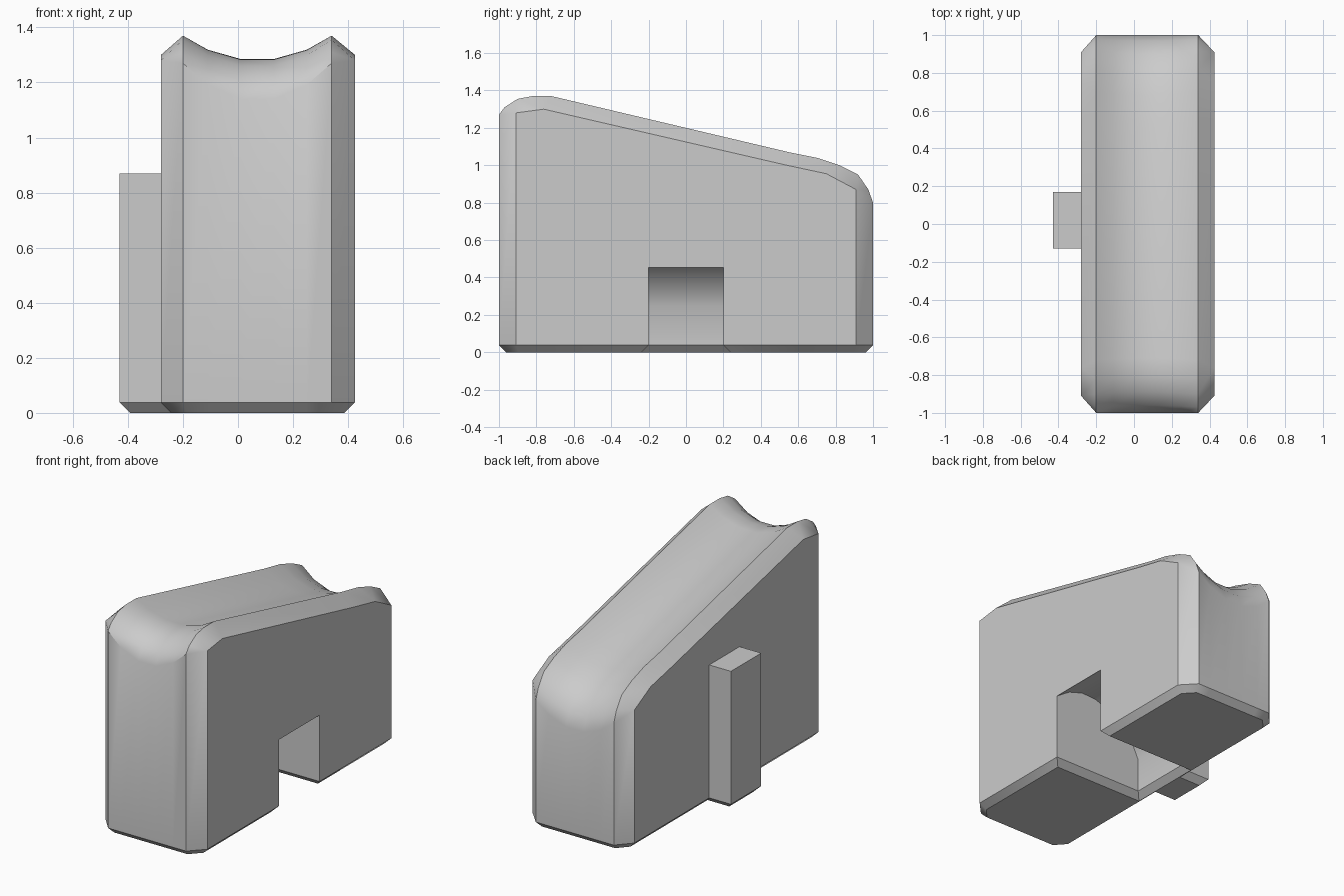
import bpy, bmesh, math

cube = bpy.data.objects.get("Cube")
if cube:
    bpy.data.objects.remove(cube)

grey = bpy.data.materials.new("plain grey")
grey.use_nodes = True
grey.diffuse_color = (0.6, 0.6, 0.6, 1)
grey.node_tree.nodes["Principled BSDF"].inputs["Base Color"].default_value = (0.6, 0.6, 0.6, 1)


def loft(name, sections):
    """Skin closed (y, z) outlines placed at successive x positions."""
    bm = bmesh.new()
    rings = [[bm.verts.new((x, y, z)) for y, z in pts] for x, pts in sections]
    n = len(rings[0])
    for a, b in zip(rings, rings[1:]):
        for i in range(n):
            j = (i + 1) % n
            bm.faces.new((a[i], a[j], b[j], b[i]))
    bm.faces.new(rings[0])
    bm.faces.new(rings[-1])
    bmesh.ops.remove_doubles(bm, verts=bm.verts, dist=0.0005)
    bmesh.ops.recalc_face_normals(bm, faces=bm.faces)
    mesh = bpy.data.meshes.new(name)
    bm.to_mesh(mesh)
    bm.free()
    obj = bpy.data.objects.new(name, mesh)
    bpy.context.collection.objects.link(obj)
    return obj


# Side outlines: outer faces, raised ridges and the trough between them
outer = [(-.91, 1.28)] * 3 + [(-.76, 1.3)] * 2 + [(.54, 1)] + [(.75, .955)] * 2 + [(.91, .87)] * 3
ridge = [(-1, 1.27), (-.97, 1.31), (-.9, 1.355), (-.82, 1.37), (-.72, 1.37), (.55, 1.07),
         (.7, 1.04), (.82, 1), (.92, .95), (.975, .87), (1, .8)]
trough = [(-1, 1.14), (-.96, 1.21), (-.89, 1.26), (-.81, 1.283), (-.71, 1.285), (.53, .99),
          (.68, .955), (.8, .91), (.9, .85), (.97, .77), (1, .69)]


def outline(pts):
    return pts + [(pts[-1][0], 0), (pts[0][0], 0)]


def blend(t):
    return outline([(a + (c - a) * t, b + (d - b) * t) for (a, b), (c, d) in zip(ridge, trough)])


body = loft("sloped_block", [
    (-.28, outline(outer)), (-.2, blend(0)), (-.11, blend(.6)), (.01, blend(1)),
    (.13, blend(1)), (.25, blend(.6)), (.34, blend(0)), (.425, outline(outer))])

# Side tab
tab_outline = [(-.13, 0), (-.13, .87), (.17, .87), (.17, 0)]
tab = loft("side_tab", [(-.43, tab_outline), (-.24, tab_outline)])

# Arched socket cut from the opposite side
arch = [(.53, .38), (.43, .45), (.33, .515), (.23, .545), (.13, .54), (.03, .505), (-.07, .44),
        (-.15, .355), (-.2, .25), (-.2, -.1), (.53, -.1)]
bm = bmesh.new()
face = bm.faces.new([bm.verts.new((x, -.2, z)) for x, z in arch])
side = bmesh.ops.extrude_face_region(bm, geom=[face])["geom"]
bmesh.ops.translate(bm, vec=(0, .4, 0), verts=[v for v in side if isinstance(v, bmesh.types.BMVert)])
bmesh.ops.recalc_face_normals(bm, faces=bm.faces)
mesh = bpy.data.meshes.new("socket_cutter")
bm.to_mesh(mesh)
bm.free()
socket = bpy.data.objects.new("socket_cutter", mesh)
bpy.context.collection.objects.link(socket)

for tool, operation in ((tab, 'UNION'), (socket, 'DIFFERENCE')):
    mod = body.modifiers.new(tool.name, 'BOOLEAN')
    mod.object, mod.operation, mod.solver = tool, operation, 'EXACT'
graph = bpy.context.evaluated_depsgraph_get()
result = bpy.data.meshes.new_from_object(body.evaluated_get(graph))
body.modifiers.clear()
body.data = result
for tool in (tab, socket):
    bpy.data.objects.remove(tool)

# Merge the base into one face and chamfer its rim
bm = bmesh.new()
bm.from_mesh(result)
bmesh.ops.remove_doubles(bm, verts=bm.verts, dist=0.0005)


def is_base(f):
    return all(abs(v.co.z) < .001 for v in f.verts)


base = [f for f in bm.faces if is_base(f)]
inner = [e for e in bm.edges if len(e.link_faces) == 2 and all(is_base(f) for f in e.link_faces)]
bmesh.ops.dissolve_edges(bm, edges=inner, use_verts=False)
rim_verts = {v for f in bm.faces if is_base(f) for v in f.verts}
straight = [v for v in rim_verts if len(v.link_edges) == 2]
bmesh.ops.dissolve_verts(bm, verts=straight)
rim = [e for e in bm.edges if len(e.link_faces) == 2
       and sum(is_base(f) for f in e.link_faces) == 1]
bmesh.ops.bevel(bm, geom=rim, offset=.038, segments=1, profile=.5, affect='EDGES', clamp_overlap=True)
bmesh.ops.recalc_face_normals(bm, faces=bm.faces)
bm.to_mesh(result)
bm.free()

result.materials.clear()
result.materials.append(grey)
for p in result.polygons:
    p.material_index = 0

bpy.ops.object.select_all(action='DESELECT')
body.select_set(True)
bpy.context.view_layer.objects.active = body
bpy.ops.object.shade_smooth_by_angle(angle=math.radians(36))
